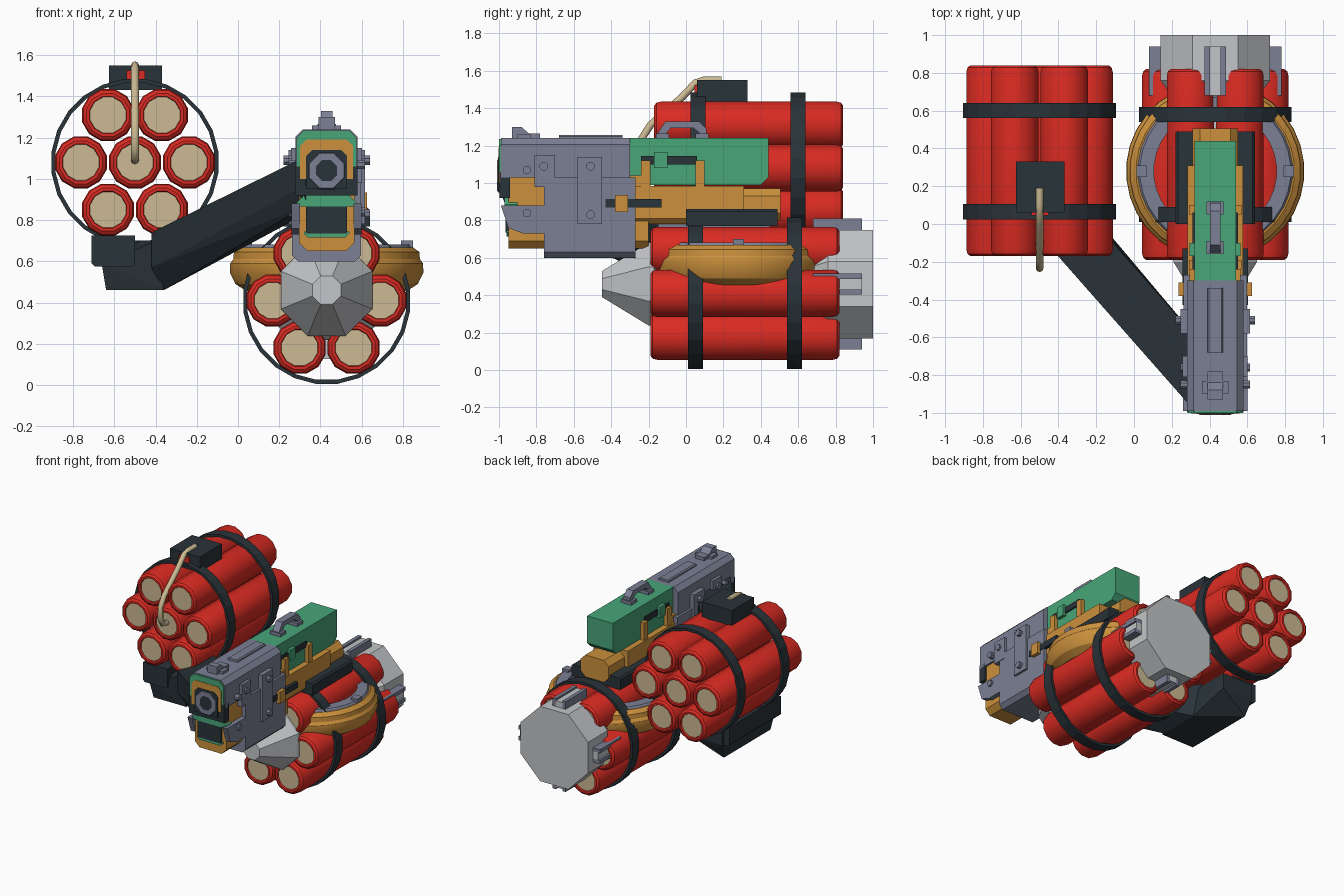
import bpy, bmesh, math
from mathutils import Matrix, Vector

if "Cube" in bpy.data.objects:
    bpy.data.objects.remove(bpy.data.objects["Cube"])

COL = {"red": (.70, .024, .016), "tan": (.60, .49, .29), "charcoal": (.022, .033, .041),
       "blue_grey": (.20, .215, .30), "light_grey": (.55, .56, .58),
       "orange": (.60, .28, .045), "green": (.065, .38, .19)}
MAT = {}
for k, c in COL.items():
    MAT[k] = bpy.data.materials.new(k)
    MAT[k].diffuse_color = (*c, 1)


def finish(name, bm, mats, smooth=0):
    bmesh.ops.recalc_face_normals(bm, faces=bm.faces)
    me = bpy.data.meshes.new(name)
    bm.to_mesh(me)
    bm.free()
    for m in mats.split():
        me.materials.append(MAT[m])
    ob = bpy.data.objects.new(name, me)
    bpy.context.collection.objects.link(ob)
    if smooth:
        bpy.ops.object.select_all(action='DESELECT')
        ob.select_set(True)
        bpy.context.view_layer.objects.active = ob
        bpy.ops.object.shade_smooth_by_angle(angle=math.radians(smooth))
    return ob


def prism(name, pts, a0, a1, axis, mat):
    """Extrude a 2D outline along x (outline in yz) or y (outline in xz)."""
    bm = bmesh.new()
    put = (lambda a, p, q: (a, p, q)) if axis == 'x' else (lambda a, p, q: (p, a, q))
    rows = [[bm.verts.new(put(a, *p)) for p in pts] for a in (a0, a1)]
    for r in rows:
        bm.faces.new(r)
    n = len(pts)
    for i in range(n):
        j = (i + 1) % n
        bm.faces.new((rows[0][i], rows[0][j], rows[1][j], rows[1][i]))
    return finish(name, bm, mat)


def bar(name, x, hw, y0, y1, z0, z1, mat, top=0, bot=0):
    """Bar along y with chamfered top and bottom corners."""
    def corner(sx, z, c, d):
        return [(x + sx * hw, z - d * c), (x + sx * (hw - c), z)] if c else [(x + sx * hw, z)]
    pts = (corner(-1, z1, top, 1) + corner(1, z1, top, 1)[::-1]
           + corner(1, z0, bot, -1) + corner(-1, z0, bot, -1)[::-1])
    return prism(name, pts, y0, y1, 'y', mat)


def lathe(name, prof, c, n, mat, axis='y', closed=False, phase=.5, smooth=0, rule=None):
    """Spin (radius, height) points about an axis through c."""
    bm = bmesh.new()
    rows = []
    for r, h in prof:
        row = []
        for i in range(n):
            t = 2 * math.pi * (i + phase) / n
            u, v = r * math.cos(t), r * math.sin(t)
            row.append(bm.verts.new((c[0] + u, h, c[1] + v) if axis == 'y' else (c[0] + u, c[1] + v, h)))
        rows.append(row)
    m = len(rows)
    for k in range(m if closed else m - 1):
        a, b = rows[k], rows[(k + 1) % m]
        for i in range(n):
            bm.faces.new((a[i], a[(i + 1) % n], b[(i + 1) % n], b[i]))
    if not closed:
        for row in (rows[0], rows[-1]):
            bm.faces.new(row).material_index = 1 if rule else 0
    return finish(name, bm, mat, smooth)


def hull(name, pts, mat):
    bm = bmesh.new()
    for p in pts:
        bm.verts.new(p)
    bmesh.ops.convex_hull(bm, input=bm.verts)
    bmesh.ops.dissolve_limit(bm, angle_limit=.02, verts=bm.verts, edges=bm.edges)
    return finish(name, bm, mat)


def bundle(tag, cx, cz, y0, y1, straps, centre):
    spots = [(cx + .262 * math.cos(k * math.pi / 3), cz + .265 * math.sin(k * math.pi / 3)) for k in range(6)]
    if centre:
        spots.append((cx, cz))
    half = [(.09, .012), (.093, 0), (.108, 0), (.124, .012), (.13, .035)]
    prof = [(r, y0 + h) for r, h in half] + [(r, y1 - h) for r, h in half[::-1]]
    for i, s in enumerate(spots):
        lathe(f"{tag}_stick_{i}", prof, s, 12, "red tan", smooth=35, rule=True)
    for i, y in enumerate(straps):
        lathe(f"{tag}_strap_{i}", [(.388, y - .04), (.408, y - .04), (.408, y + .04), (.388, y + .04)],
              (cx, cz), 24, "charcoal", closed=True)


# explosive bundles with their straps
bundle("left", -.5, 1.08, -.17, .84, (.065, .60), True)
bundle("right", .43, .41, -.19, .82, (.05, .58), False)

# fuse box and fuse
bar("fuse_box", -.497, .128, .06, .33, 1.43, 1.55, "charcoal")
bar("fuse_socket", -.497, .045, .045, .07, 1.485, 1.525, "red")
cu = bpy.data.curves.new("fuse", 'CURVE')
cu.dimensions = '3D'
cu.bevel_depth, cu.bevel_resolution, cu.use_fill_caps = .02, 2, True
path = [(-.15, 1.09), (-.21, 1.10), (-.235, 1.15), (-.235, 1.24), (-.19, 1.31),
        (-.02, 1.46), (.05, 1.535), (.10, 1.55), (.19, 1.55)]
sp = cu.splines.new('POLY')
sp.points.add(len(path) - 1)
for p, (y, z) in zip(sp.points, path):
    p.co = (-.5, y, z, 1)
fuse = bpy.data.objects.new("fuse", cu)
cu.materials.append(MAT["tan"])
bpy.context.collection.objects.link(fuse)

# rocket core: nose cone, tube and eight-sided tail cap
G = .43
lathe("rocket_core", [(.075, -.45), (.24, -.20), (.24, -.17), (.15, -.12), (.15, .64), (.24, .67),
                      (.314, .76), (.314, 1.0)], (G, .46), 8, "light_grey")
for k in range(4):
    rot = Matrix.Translation((G, 0, .46)) @ Matrix.Rotation(k * math.pi / 2, 4, 'Y')
    for nm, x, hw, h, m in (("rib", -.042, .014, .35, "blue_grey"), ("rib", .042, .014, .35, "blue_grey"),
                            ("fin", 0, .029, .335, "light_grey")):
        bar(f"tail_{nm}_{k}", x, hw, .68, .94, .24, h, m).data.transform(rot)

# round saddle ring between the bundles
R = (G, .28)
lathe("saddle_ring", [(.33, .655), (.42, .668), (.452, .645), (.455, .61), (.47, .59), (.472, .545),
                      (.445, .49), (.39, .455), (.33, .47)], R, 32, "orange", 'z', True, smooth=30)
lathe("saddle_rim", [(.325, .6), (.325, .682), (.40, .682), (.415, .66), (.415, .6)], R, 32,
      "blue_grey", 'z', True)
for s in (-1, 1):
    bar(f"rim_bolt_{s}", G + s * .39, .028, .25, .31, .65, .70, "blue_grey")

# support arm from the gun to the left bundle
hull("arm_beam", [(.33, -1, .97), (.33, -1, 1.11), (.33, -.96, .87), (.33, -.6, .83), (.33, -.6, 1.11),
                  (-.42, -.15, .57), (-.42, -.15, .74), (-.36, -.10, .46), (-.36, .22, .46), (-.42, .25, .74)],
     "charcoal")
hull("arm_foot", [(-.36, -.12, .46), (-.36, .22, .46), (-.64, -.12, .46), (-.64, .45, .46), (-.40, .5, .58),
                  (-.66, .5, .58), (-.66, -.14, .58), (-.40, -.14, .70), (-.40, .5, .70), (-.66, .5, .70)],
     "charcoal")
bar("arm_pad", -.605, .105, -.15, .48, .575, .725, "charcoal", bot=.015)

# gun: front housing
bar("upper_shell", G, .15, -.99, -.3, 1.03, 1.24, "blue_grey", top=.035)
bar("upper_front_liner", G, .145, -1.0, -.95, 1.06, 1.235, "green", top=.035)
bar("upper_front_frame", G, .128, -1.003, -.9, 1.0, 1.19, "orange", top=.03)
bar("lower_housing", G, .135, -.95, -.2, .65, 1.04, "orange", bot=.04)
bar("side_armor", G, .168, -.76, -.27, .60, 1.03, "blue_grey", bot=.03)
bar("muzzle_panel", G, .15, -.998, -.94, .92, 1.06, "charcoal")
bar("muzzle_back", G, .10, -1.006, -.94, .95, 1.14, "charcoal", top=.03)
lathe("muzzle_ring", [(.055, -.95), (.055, -1.01), (.09, -1.01), (.105, -.99), (.105, -.95)], (G, 1.04), 8,
      "blue_grey", closed=True)
lathe("muzzle_bore", [(.054, -.99), (.054, -.95)], (G, 1.04), 6, "charcoal")
bar("lower_port_top", G, .145, -.97, -.9, .865, .92, "green", top=.035)
bar("lower_port_bottom", G, .11, -.96, -.9, .715, .745, "green", bot=.02)
bar("lower_port", G, .10, -.965, -.9, .735, .87, "charcoal")
for s in (-1, 1):
    x = G + s * .15
    # cheek guards, clamps and bolts
    prism(f"cheek_guard_{s}", [(-.99, .88), (-.75, .88), (-.75, .73), (-.87, .73), (-.95, .76)],
          x - .02, x + .02, 'x', "blue_grey")
    bar(f"front_clamp_{s}", x, .022, -.81, -.70, .98, 1.15, "blue_grey")
    bar(f"rear_clamp_{s}", x, .035, -.58, -.45, .78, 1.14, "blue_grey")
    for i, (y, z) in enumerate([(-.85, 1.07), (-.76, 1.09), (-.51, 1.09), (-.51, .83), (-.85, .84)]):
        b = lathe(f"bolt_{s}_{i}", [(.024, -.02), (.024, .02)], (0, 0), 8, "blue_grey")
        off = .19 if y == -.51 else .165
        b.data.transform(Matrix.Translation((G + s * off, y, z)) @ Matrix.Rotation(math.pi / 2, 4, 'Z'))
    # slots, sliders and brackets
    bar(f"lower_slot_{s}", x, .024, -.43, -.13, .87, .915, "charcoal")
    bar(f"lower_slider_{s}", x, .045, -.38, -.31, .845, .935, "orange")
    bar(f"upper_slot_{s}", G + s * .105, .015, -.24, .06, 1.10, 1.145, "charcoal")
    bar(f"upper_slider_{s}", G + s * .115, .02, -.17, -.10, 1.08, 1.165, "green")
    for y in (-.24, .05):
        bar(f"bracket_{s}_{y}", G + s * .115, .025, y, y + .05, .97, 1.12, "orange")

# gun: rear body
prism("green_cover", [(-.31, .99), (.40, .99), (.44, 1.03), (.44, 1.24), (-.31, 1.24)],
      G - .11, G + .11, 'x', "green")
bar("mid_body", G, .148, -.3, .31, .78, .985, "orange", bot=.03)
bar("rear_body", G, .12, .3, .505, .80, .97, "orange", top=.04, bot=.04)
bar("mount_rail", G, .21, 0, .49, .77, .86, "charcoal", top=.012)
bar("mount_block", G, .10, -.15, .45, .60, .80, "blue_grey")

# top details: carry handle, plate and sight
prism("carry_handle", [(-.15, 1.23), (-.15, 1.27), (-.11, 1.33), (.07, 1.33), (.11, 1.29), (.11, 1.23),
                       (.07, 1.23), (.07, 1.27), (.04, 1.295), (-.08, 1.295), (-.11, 1.26), (-.11, 1.23)],
      G - .028, G + .028, 'x', "blue_grey")
for i, y in enumerate((-.16, .05)):
    bar(f"handle_base_{i}", G, .045, y, y + .07, 1.23, 1.265, "blue_grey")
bar("top_plate", G, .042, -.68, -.34, 1.23, 1.257, "blue_grey", top=.008)
prism("front_sight", [(-.93, 1.23), (-.93, 1.30), (-.88, 1.30), (-.84, 1.265), (-.78, 1.265), (-.78, 1.23)],
      G - .04, G + .04, 'x', "blue_grey")
bar("sight_base", G, .07, -.90, -.83, 1.23, 1.26, "blue_grey")

for m in bpy.data.materials:
    if m.users and not m.is_grease_pencil:
        m.use_nodes = True
        m.node_tree.nodes["Principled BSDF"].inputs["Base Color"].default_value = m.diffuse_color
